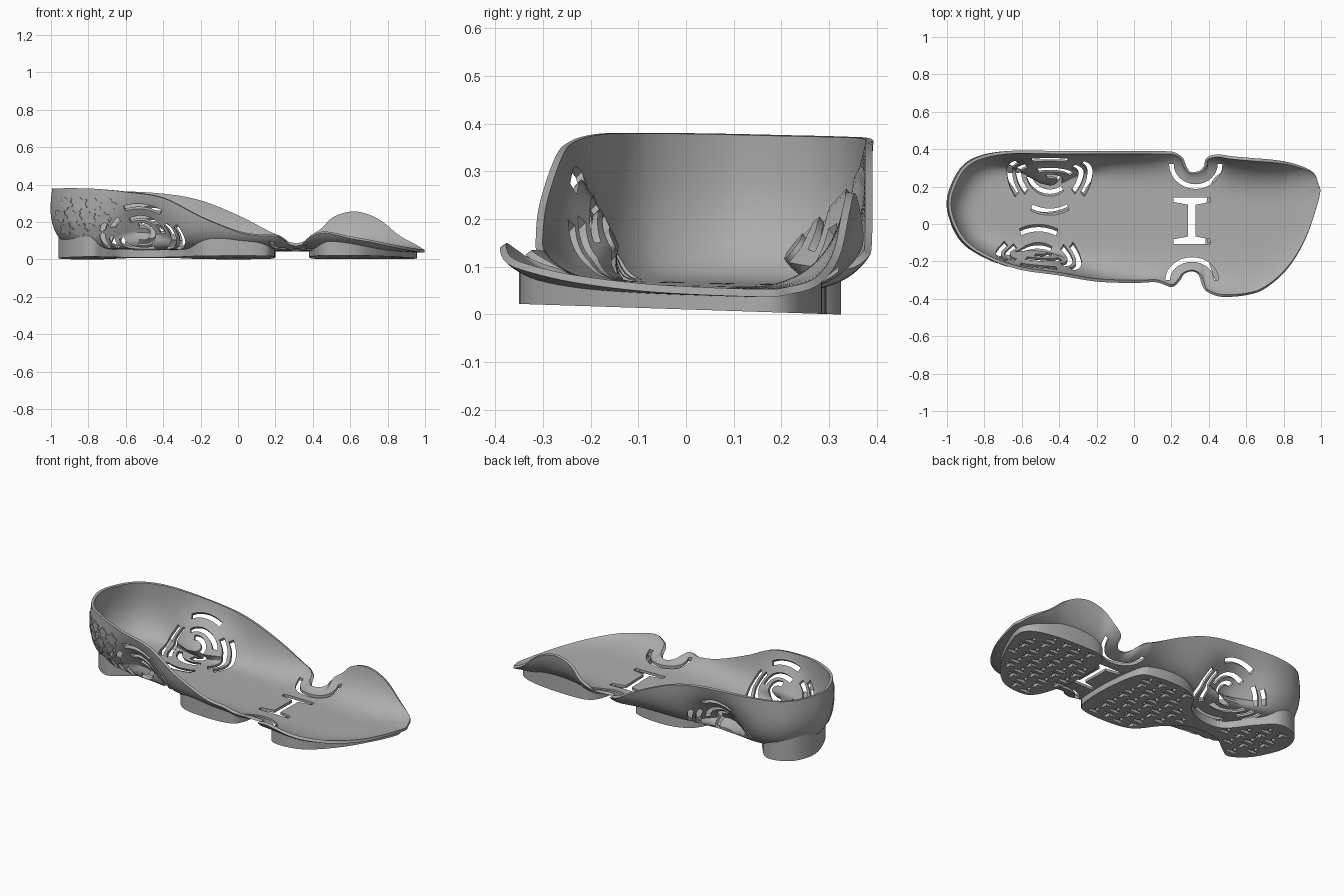
import bpy, bmesh
from math import sin, cos, pi, radians
from mathutils import Vector
from mathutils.bvhtree import BVHTree

if "Cube" in bpy.data.objects:
    bpy.data.objects.remove(bpy.data.objects["Cube"])

grey = bpy.data.materials.new("warm_grey")
grey.use_nodes = True
grey.diffuse_color = (0.42, 0.42, 0.42, 1)
grey.node_tree.nodes["Principled BSDF"].inputs["Base Color"].default_value = (0.42, 0.42, 0.42, 1)


def smooth_loop(points, steps):
    """Closed Catmull-Rom curve through the points."""
    pts = [Vector(p) for p in points]
    n, out = len(pts), []
    for i in range(n):
        a, b, c, d = (pts[(i + k) % n] for k in (-1, 0, 1, 2))
        for s in range(steps):
            t = s / steps
            out.append(0.5 * (2 * b + (c - a) * t + (2 * a - 5 * b + 4 * c - d) * t * t
                              + (3 * b - a - 3 * c + d) * t ** 3))
    return out


def walls(bm, lo, hi):
    """Side faces between two matching vertex loops."""
    return [bm.faces.new((lo[i - 1], lo[i], hi[i], hi[i - 1])) for i in range(len(lo))]


def prism(bm, lower, upper):
    """Closed solid between two matching outlines."""
    lo = [bm.verts.new(p) for p in lower]
    hi = [bm.verts.new(p) for p in upper]
    faces = [bm.faces.new(lo), bm.faces.new(hi)] + walls(bm, lo, hi)
    bmesh.ops.recalc_face_normals(bm, faces=faces)


def make_object(name, bm):
    mesh = bpy.data.meshes.new(name)
    bm.to_mesh(mesh)
    mesh.materials.append(grey)
    obj = bpy.data.objects.new(name, mesh)
    bpy.context.collection.objects.link(obj)
    return obj


def shade(obj):
    bpy.ops.object.select_all(action='DESELECT')
    obj.select_set(True)
    bpy.context.view_layer.objects.active = obj
    bpy.ops.object.shade_smooth_by_angle(angle=radians(35))


def clamp(v, lo, hi):
    return max(lo, min(hi, v))


# Rim of the shell, from the toe along the left side, round the heel and back
RIM = [(.992, .15, .045), (.985, .215, .05), (.955, .275, .07), (.86, .315, .125),
       (.75, .335, .215), (.63, .345, .255), (.52, .355, .23), (.45, .365, .165),
       (.395, .352, .125), (.38, .31, .095), (.35, .28, .08), (.3, .275, .08),
       (.272, .31, .09), (.255, .35, .105), (.22, .375, .125), (.17, .382, .145),
       (0, .383, .235), (-.2, .383, .315), (-.4, .383, .35), (-.7, .38, .368),
       (-.88, .325, .372), (-.965, .2, .375), (-.982, .07, .378), (-.91, -.085, .38),
       (-.77, -.18, .378), (-.6, -.238, .362), (-.4, -.267, .33), (-.2, -.3, .23),
       (0, -.308, .15), (.12, -.305, .13), (.2, -.33, .13), (.24, -.3, .11),
       (.265, -.265, .09), (.31, -.25, .08), (.35, -.27, .09), (.375, -.335, .115),
       (.4, -.36, .13), (.47, -.383, .145), (.6, -.375, .118), (.7, -.34, .1),
       (.82, -.235, .075), (.92, -.07, .055)]

# Side vents: centre, tilted up-axis, cut direction, height radius
VENTS = [((-.45, .22, .15), (0, .8, .6), (0, -.6, .8), .175),
         ((-.51, -.155, .15), (0, -.7, .7), (0, .7, .7), .155)]
# Domes pushed into the shell at the vents: centre, push
DENTS = [((-.45, .34, .1), (0, -.12, .025)),
         ((-.51, -.22, .13), (0, .055, .05))]


def floor(x, y):
    return .055 - .008 * x - .02 * y


def section(rim, step):
    """Point on the curve from flat floor up to the rim."""
    spine = Vector((clamp(rim.x, -.62, .7), .03 - .06 * clamp(rim.x, -.62, .7)))
    rear = clamp(.5 - rim.x, 0, 1)
    flat, power = .25 + .17 * rear, .75 - .17 * rear
    top = radians(55 + 33 * clamp((rim.z - .05) / .3, 0, 1))
    a = top * step
    out = flat + (1 - flat) * (sin(a) / sin(top)) ** power
    up = (1 - cos(a) ** power) / (1 - cos(top) ** power)
    # The heel cup bellies out a little below its rim
    out += .045 * clamp(-.5 - 2 * (rim.x + .3), 0, 1) * sin(pi * up)
    xy = spine.lerp(rim.xy, out)
    base = floor(xy.x, xy.y)
    p = Vector((xy.x, xy.y, base + (rim.z - base) * up))
    shift = Vector()
    for centre, push in DENTS:
        d = (p - Vector(centre)).length / .16
        shift += Vector(push) * 2.718 ** (-d * d) * min(1, up * 8) * (1 - up ** 4)
    return p + shift


# Shell surface: rings from the floor to the rim
RINGS = 18
bm = bmesh.new()
rim = smooth_loop(RIM, 6)
rings = [[bm.verts.new(section(p, r / RINGS)) for p in rim] for r in range(RINGS + 1)]
bm.faces.new(rings[0])
for inner, outer in zip(rings, rings[1:]):
    walls(bm, inner, outer)
bmesh.ops.recalc_face_normals(bm, faces=bm.faces[:])
surface = BVHTree.FromBMesh(bm)
shell = make_object("foot_shell", bm)


def arc(centre, rx, ry, mid, half, width):
    """Outline of a slot that follows an elliptical arc, in degrees."""
    left, right = [], []
    for k in range(17):
        a = radians(mid + half * (k / 8 - 1))
        p = Vector(centre) + Vector((rx * cos(a), ry * sin(a)))
        side = Vector((ry * cos(a), rx * sin(a))).normalized() * width / 2
        left.append(p + side)
        right.append(p - side)
    return left + right[::-1]


# Slot cutters
bm = bmesh.new()


def cut(outline, origin, u, v, n, depth):
    o, u, v, n = (Vector(k) for k in (origin, u, v, n))
    flat = [o + u * p[0] + v * p[1] for p in outline]
    prism(bm, [p - n * depth for p in flat], [p + n * depth for p in flat])


def cut_down(outline):
    cut(outline, (0, 0, 0), (1, 0, 0), (0, 1, 0), (0, 0, 1), .5)


# Vent arcs: radius, middle angle, half angle
ARCS = [(1, 90, 27), (1, 270, 27), (1, 0, 36), (1, 180, 36), (.78, 0, 42), (.78, 180, 42),
        (.54, 70, 55), (.54, 250, 55), (.26, 0, 110)]
for centre, up, inward, tall in VENTS:
    for r, mid, half in ARCS:
        cut(arc((0, 0), .215 * r, tall * r, mid, half, .028), centre, (1, 0, 0), up, inward, .11)

# Curved slots round the two notches
cut_down(arc((.33, .32), .13, .12, 270, 90, .025))
cut_down(arc((.31, -.3), .13, .11, 90, 90, .025))

# H-shaped slot between the halves of the sole
quarter = [(.1, .125), (.1, .1), (.02, .085)]
right_side = quarter + [(x, -y) for x, y in quarter[::-1]]
bar = right_side + [(-x, y) for x, y in right_side[::-1]]
cut_down([(.31 + x, .018 + y) for x, y in bar])

cutter = make_object("slot_cutter", bm)
cutter.hide_render = True

# Give the shell thickness and cut the slots
solid = shell.modifiers.new("thickness", 'SOLIDIFY')
solid.thickness = .016
solid.offset = 0
slots = shell.modifiers.new("slots", 'BOOLEAN')
slots.operation = 'DIFFERENCE'
slots.solver = 'EXACT'
slots.object = cutter
bpy.context.view_layer.update()
ready = shell.evaluated_get(bpy.context.evaluated_depsgraph_get())
mesh = bpy.data.meshes.new_from_object(ready)
shell.modifiers.clear()
shell.data = mesh
bpy.data.objects.remove(cutter)
shade(shell)


# Sole pads: walls from a tilted ground plane up to the shell, with sunk T-shaped tread
def ground(x, y, lift=0):
    return Vector((x, y, .0105 - .033 * y + lift))


def cast_up(tree, x, y):
    return tree.ray_cast(Vector((x, y, -1)), Vector((0, 0, 1)))[0]


def sole_pad(name, outline):
    bm = bmesh.new()
    loop = smooth_loop(outline, 5)
    base = BVHTree.FromPolygons([ground(p.x, p.y) for p in loop], [list(range(len(loop)))])
    low = [bm.verts.new(ground(p.x, p.y)) for p in loop]
    high = []
    for p in loop:
        hit = cast_up(surface, p.x, p.y)
        high.append(bm.verts.new((p.x, p.y, hit.z if hit else .06)))
    borders = [low]
    walls(bm, low, high)
    tee = [(-.032, .026), (.032, .026), (.032, .006), (.01, .006),
           (.01, -.028), (-.01, -.028), (-.01, .006), (-.032, .006)]
    for i in range(-11, 12):
        for j in range(-5, 6):
            turn = 1 if (i + j) % 2 else -1
            spots = [(i * .085 + x * turn, j * .075 + y * turn) for x, y in tee]
            if all(cast_up(base, x, y) for x, y in spots):
                edge = [bm.verts.new(ground(x, y)) for x, y in spots]
                deep = [bm.verts.new(ground(x, y, .018)) for x, y in spots]
                bm.faces.new(deep)
                walls(bm, edge, deep)
                borders.append(edge)
    edges = [bm.edges.get((b[k - 1], b[k])) for b in borders for k in range(len(b))]
    bmesh.ops.triangle_fill(bm, use_beauty=True, edges=edges, normal=(0, 0, -1))
    bmesh.ops.recalc_face_normals(bm, faces=bm.faces[:])
    shade(make_object(name, bm))


sole_pad("heel_and_arch_pad", [
    (-.958, .11), (-.94, .23), (-.87, .305), (-.76, .32), (-.67, .23), (-.56, .085), (-.42, .07),
    (-.3, .13), (-.22, .24), (-.1, .29), (.08, .285), (.17, .23), (.2, 0), (.18, -.22), (.1, -.28),
    (-.1, -.28), (-.21, -.24), (-.3, -.12), (-.42, -.025), (-.6, -.025), (-.71, -.1), (-.79, -.14),
    (-.89, -.06)])
sole_pad("forefoot_pad", [
    (.955, .15), (.92, .23), (.8, .27), (.6, .285), (.46, .27), (.4, .18), (.38, 0), (.39, -.15),
    (.44, -.31), (.52, -.35), (.66, -.32), (.79, -.19), (.89, -.02)])

# Raised flower plates on the right side of the heel
bm = bmesh.new()
for row in range(3):
    for col in range(4):
        cx, cz = -.91 + col * .075 - (row % 2) * .03, .165 + row * .068 - col * .004
        inner, outer = [], []
        for k in range(30):
            a = 2 * pi * k / 30
            r = .03 * (1 + .25 * cos(5 * a + row + col))
            hit, n, _, _ = surface.ray_cast(Vector((cx + r * cos(a), -2, cz + r * sin(a))), Vector((0, 1, 0)))
            if hit:
                n = n if n.y < 0 else -n
                inner.append(hit + n * .005)
                outer.append(hit + n * .012)
        if len(outer) == 30:
            prism(bm, inner, outer)
shade(make_object("heel_flower_plates", bm))
